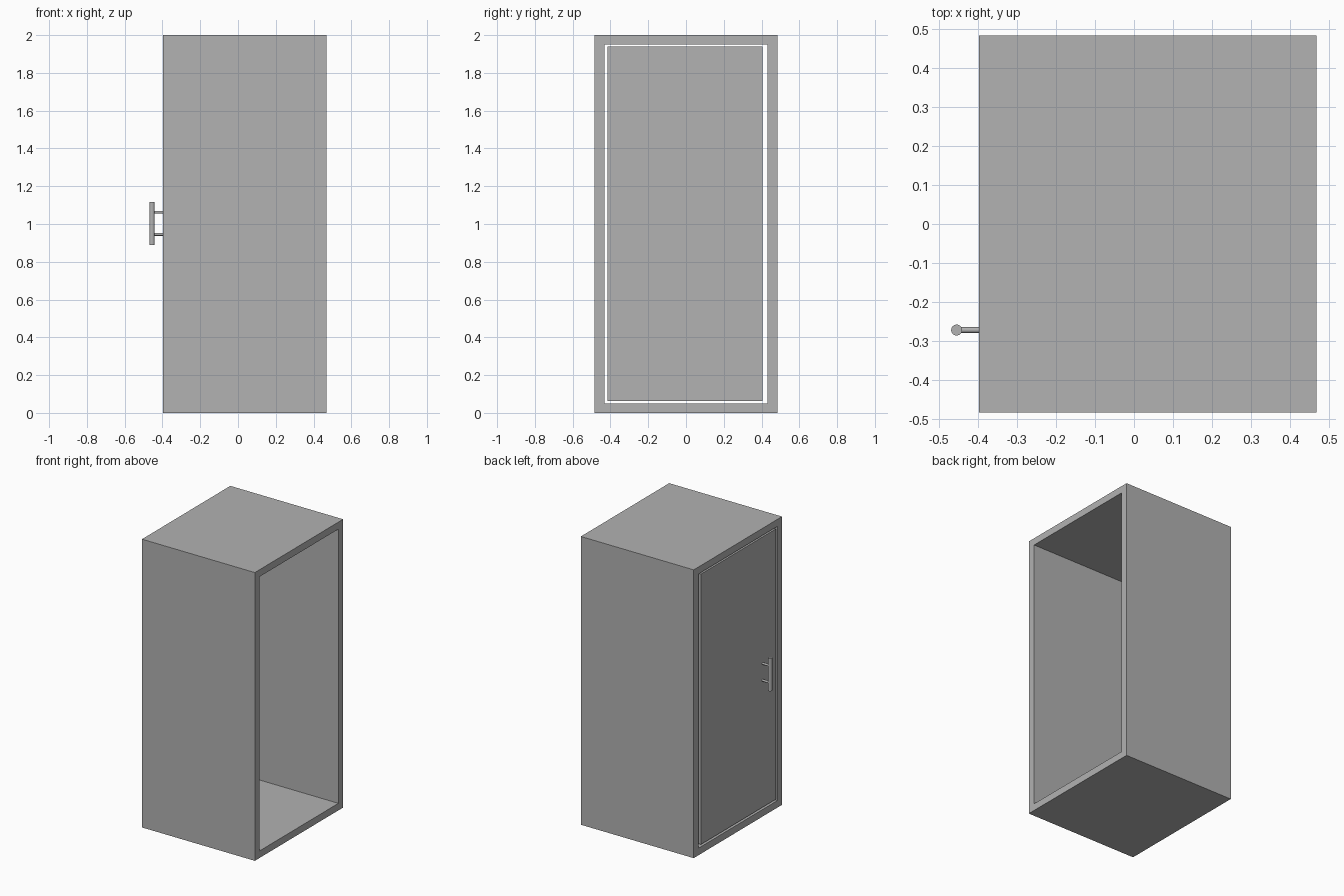
import bpy, bmesh
from mathutils import Matrix, Vector

cube = bpy.data.objects.get("Cube")
if cube:
    bpy.data.objects.remove(cube, do_unlink=True)

grey = bpy.data.materials.new("mid_grey")
grey.use_nodes = True
colour = (0.445, 0.445, 0.445, 1)
grey.diffuse_color = colour
grey.node_tree.nodes["Principled BSDF"].inputs["Base Color"].default_value = colour

BACK, FRONT = -0.398, 0.468      # ends of the open cabinet along x
HALF_Y, TOP = 0.484, 2.0
WALL_Y, WALL_Z = 0.052, 0.049
DOOR_THICK = 0.05


def finish(name, bm, smooth=False):
    bmesh.ops.recalc_face_normals(bm, faces=bm.faces)
    mesh = bpy.data.meshes.new(name)
    bm.to_mesh(mesh)
    bm.free()
    obj = bpy.data.objects.new(name, mesh)
    bpy.context.collection.objects.link(obj)
    mesh.materials.append(grey)
    if smooth:
        bpy.ops.object.select_all(action="DESELECT")
        obj.select_set(True)
        bpy.context.view_layer.objects.active = obj
        bpy.ops.object.shade_smooth_by_angle()
    return obj


def rectangle(bm, x, y0, y1, z0, z1):
    return [bm.verts.new((x, y, z)) for y, z in ((y0, z0), (y1, z0), (y1, z1), (y0, z1))]


def rod(name, start, end, radius, sides=24):
    start, end = Vector(start), Vector(end)
    axis = end - start
    turn = axis.to_track_quat("Z", "Y").to_matrix().to_4x4()
    bm = bmesh.new()
    bmesh.ops.create_cone(bm, cap_ends=True, segments=sides, radius1=radius, radius2=radius,
                          depth=axis.length, matrix=Matrix.Translation((start + end) / 2) @ turn)
    return finish(name, bm, smooth=True)


# Cabinet: a rectangular ring extruded into a tunnel open at both ends
bm = bmesh.new()
outer = rectangle(bm, BACK, -HALF_Y, HALF_Y, 0, TOP)
inner = rectangle(bm, BACK, WALL_Y - HALF_Y, HALF_Y - WALL_Y, WALL_Z, TOP - WALL_Z)
ring = []
for i in range(4):
    j = (i + 1) % 4
    ring.append(bm.faces.new((outer[i], outer[j], inner[j], inner[i])))
solid = bmesh.ops.extrude_face_region(bm, geom=ring, use_keep_orig=True)
moved = [v for v in solid["geom"] if isinstance(v, bmesh.types.BMVert)]
bmesh.ops.translate(bm, verts=moved, vec=(FRONT - BACK, 0, 0))
finish("cabinet_shell", bm)

# Door: a slab flush with the frame, leaving a narrow gap all round
bm = bmesh.new()
panel = bm.faces.new(rectangle(bm, BACK, -0.416, 0.405, 0.064, 1.94))
slab = bmesh.ops.extrude_face_region(bm, geom=[panel], use_keep_orig=True)
moved = [v for v in slab["geom"] if isinstance(v, bmesh.types.BMVert)]
bmesh.ops.translate(bm, verts=moved, vec=(DOOR_THICK, 0, 0))
finish("door", bm)

# Handle: an upright bar on two short posts
BAR_X, BAR_Y = -0.455, -0.272
rod("handle_bar", (BAR_X, BAR_Y, 0.89), (BAR_X, BAR_Y, 1.117), 0.014)
for name, z in (("handle_post_lower", 0.945), ("handle_post_upper", 1.062)):
    rod(name, (BAR_X, BAR_Y, z), (BACK, BAR_Y, z), 0.0075, 16)
